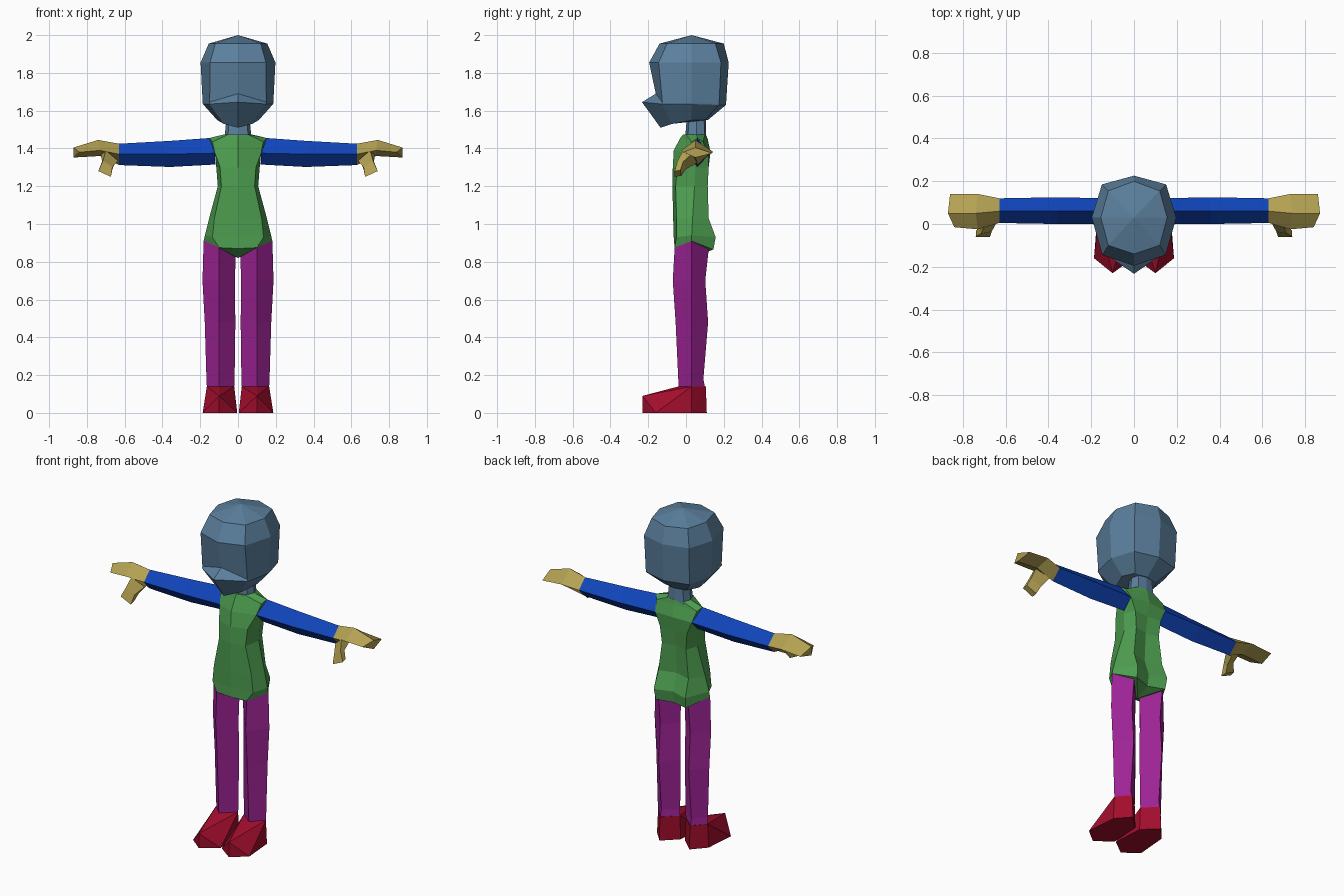
import bpy, bmesh


def material(name, rgb):
    m = bpy.data.materials.new(name)
    m.diffuse_color = (*rgb, 1)
    return m


SLATE = material("slate blue", (0.105, 0.215, 0.34))
GREEN = material("green", (0.075, 0.34, 0.08))
BLUE = material("blue", (0.005, 0.06, 0.50))
PURPLE = material("purple", (0.34, 0.017, 0.30))
RED = material("red", (0.36, 0.004, 0.025))
SAND = material("sand", (0.45, 0.355, 0.085))


def finish(name, bm, mat, mirrored):
    bmesh.ops.recalc_face_normals(bm, faces=bm.faces)
    me = bpy.data.meshes.new(name)
    bm.to_mesh(me)
    bm.free()
    me.materials.append(mat)
    ob = bpy.data.objects.new(name, me)
    bpy.context.collection.objects.link(ob)
    if mirrored:
        mod = ob.modifiers.new("mirror", 'MIRROR')
        mod.use_clip = False
        mod.use_mirror_merge = False


def loft(name, rings, mat, start=None, end=None, mirrored=False):
    """Skin equal-length rings; close ends with a point or a flat cap."""
    bm = bmesh.new()
    loops = [[bm.verts.new(p) for p in r] for r in rings]
    n = len(loops[0])
    for a, b in zip(loops, loops[1:]):
        for i in range(n):
            j = (i + 1) % n
            bm.faces.new((a[i], a[j], b[j], b[i]))
    for ring, tip in ((loops[0], start), (loops[-1], end)):
        if tip:
            v = bm.verts.new(tip)
            for i in range(n):
                bm.faces.new((ring[i], ring[(i + 1) % n], v))
        else:
            bm.faces.new(ring)
    finish(name, bm, mat, mirrored)


def hull(name, pts, mat):
    bm = bmesh.new()
    for p in pts:
        bm.verts.new(p)
    bmesh.ops.convex_hull(bm, input=bm.verts)
    bmesh.ops.dissolve_limit(bm, angle_limit=0.02, verts=bm.verts, edges=bm.edges)
    finish(name, bm, mat, True)


def sym(*half):
    """Half ring, front to back, completed across x = 0."""
    return list(half) + [(-x, y, z) for x, y, z in reversed(half[1:-1])]


def level(z, front, fr, side, br, back):
    return sym((0, front, z), (*fr, z), (*side, z), (*br, z), (0, back, z))


# Head: crown, brow, jaw line with pointed nose/visor, chin
loft("head", [
    level(1.955, -.14, (.12, -.10), (.155, .03), (.12, .155), .20),
    level(1.855, -.195, (.148, -.145), (.198, .03), (.15, .185), .226),
    sym((0, -.16, 1.69), (.15, -.125, 1.645), (.187, .03, 1.64),
        (.145, .175, 1.635), (0, .212, 1.635)),
    sym((0, -.233, 1.645), (.152, -.128, 1.635), (.186, .03, 1.635),
        (.144, .174, 1.63), (0, .211, 1.63)),
    sym((0, -.135, 1.51), (.075, -.075, 1.53), (.11, .03, 1.55),
        (.075, .10, 1.55), (0, .115, 1.55)),
], SLATE, start=(0, .03, 2.0))

# Neck
loft("neck", [
    level(1.57, .005, (.045, .015), (.06, .055), (.045, .095), .105),
    level(1.45, -.005, (.055, .01), (.072, .055), (.055, .10), .105),
], SLATE)

# Torso: shoulders, waist, hips and crotch
loft("torso", [
    level(1.475, -.015, (.05, 0), (.07, .055), (.05, .10), .105),
    sym((0, -.03, 1.455), (.135, .03, 1.435), (.152, .06, 1.455),
        (.135, .09, 1.435), (0, .115, 1.45)),
    sym((0, -.065, 1.39), (.122, 0, 1.375), (.12, .06, 1.36),
        (.122, .12, 1.375), (0, .13, 1.38)),
    level(1.30, -.07, (.095, -.045), (.115, .05), (.09, .12), .115),
    level(1.20, -.072, (.088, -.055), (.107, .045), (.08, .115), .10),
    level(1.03, -.068, (.125, -.05), (.153, .035), (.10, .12), .09),
    sym((0, -.065, .93), (.135, -.05, .93), (.175, .03, .94),
        (.105, .157, .93), (0, .125, .93)),
    sym((0, -.06, .87), (.10, -.06, .875), (.182, .03, .91),
        (.10, .145, .865), (0, .115, .86)),
], GREEN, end=(0, .03, .82))

# Arms: four-sided sleeves
loft("arm", [
    [(.152, .06, 1.455), (.122, 0, 1.375), (.12, .06, 1.315), (.122, .12, 1.375)],
    [(.36, .06, 1.44), (.36, 0, 1.37), (.36, .06, 1.302), (.36, .125, 1.37)],
    [(.63, .06, 1.425), (.63, .005, 1.37), (.63, .06, 1.312), (.63, .12, 1.37)],
], BLUE, mirrored=True)

# Hands and thumbs
loft("hand", [
    [(.63, .06, 1.425), (.63, .005, 1.37), (.63, .06, 1.312), (.63, .12, 1.37)],
    [(.74, .05, 1.445), (.73, -.025, 1.39), (.73, .05, 1.36), (.73, .14, 1.385)],
    [(.87, .05, 1.405), (.84, -.015, 1.38), (.87, .05, 1.352), (.86, .14, 1.375)],
], SAND, mirrored=True)
loft("thumb", [
    [(.635, .02, 1.335), (.70, -.015, 1.39), (.725, .03, 1.37), (.65, .06, 1.325)],
    [(.665, -.035, 1.30), (.715, -.045, 1.335), (.72, -.015, 1.33), (.665, 0, 1.29)],
    [(.673, -.06, 1.25), (.74, -.06, 1.28), (.738, -.03, 1.285), (.675, -.025, 1.255)],
], SAND, mirrored=True)


# Legs: diamond section given as front, outer, back, inner
def diamond(z, front, outer, back, inner):
    return [(.1, front, z), (outer, .03, z), (.1, back, z), (inner, .03, z)]


loft("leg", [
    [(.1, -.06, .875), (.182, .03, .912), (.1, .12, .865), (.012, .03, .825)],
    diamond(.70, -.07, .188, .102, .017),
    diamond(.48, -.055, .176, .117, .014),
    diamond(.18, -.041, .167, .092, .018),
    diamond(.14, -.04, .165, .10, .02),
], PURPLE, mirrored=True)

# Feet: pointed shoes
hull("foot", diamond(.14, -.04, .165, .105, .02) + diamond(0, -.23, .172, .11, .015)
     + [(.1, -.23, .09), (.187, -.16, 0), (.004, -.16, 0)], RED)
